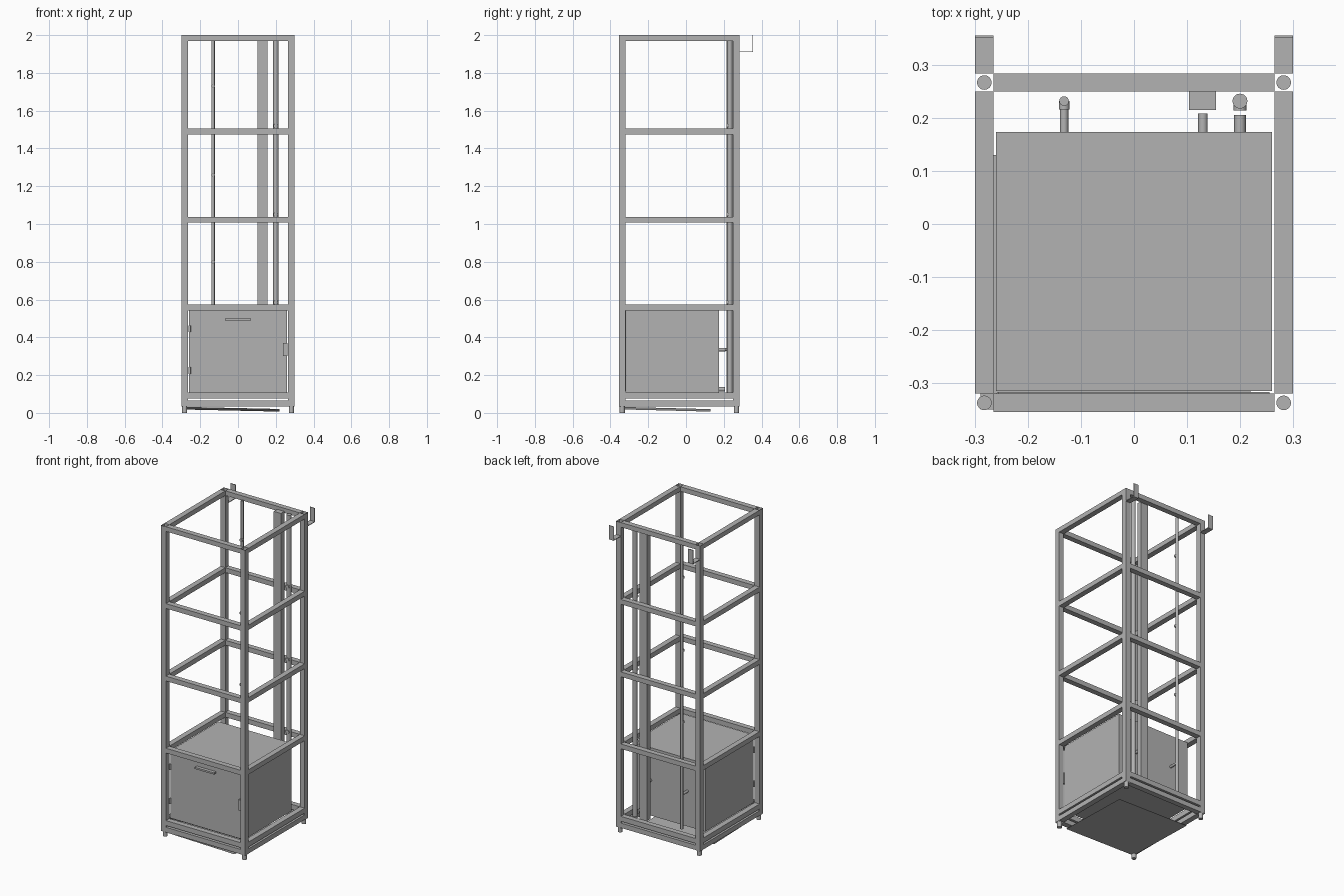
import bpy, bmesh
from mathutils import Vector, Matrix

cube = bpy.data.objects.get("Cube")
if cube:
    bpy.data.objects.remove(cube, do_unlink=True)

GREY = (0.45, 0.45, 0.45, 1)
steel = bpy.data.materials.new("grey_steel")
steel.use_nodes = True
steel.diffuse_color = GREY
steel.node_tree.nodes["Principled BSDF"].inputs["Base Color"].default_value = GREY


def finish(name, bm, smooth=False):
    mesh = bpy.data.meshes.new(name)
    bm.to_mesh(mesh)
    bm.free()
    mesh.materials.append(steel)
    ob = bpy.data.objects.new(name, mesh)
    bpy.context.collection.objects.link(ob)
    if smooth:
        bpy.ops.object.select_all(action='DESELECT')
        ob.select_set(True)
        bpy.context.view_layer.objects.active = ob
        bpy.ops.object.shade_smooth_by_angle()
    return ob


def box(name, x, y, z, open_ends=False):
    """Box from (min, max) ranges; open_ends drops the top and bottom."""
    bm = bmesh.new()
    bmesh.ops.create_cube(bm, size=1)
    for v in bm.verts:
        v.co = [r[0] if c < 0 else r[1] for c, r in zip(v.co, (x, y, z))]
    if open_ends:
        caps = [f for f in bm.faces if abs(f.normal.z) > 0.5]
        bmesh.ops.delete(bm, geom=caps, context='FACES_ONLY')
    return finish(name, bm)


def rod(name, start, end, radius):
    """Capped cylinder between two points."""
    a, b = Vector(start), Vector(end)
    turn = (b - a).to_track_quat('Z', 'Y').to_matrix().to_4x4()
    bm = bmesh.new()
    bmesh.ops.create_cone(bm, cap_ends=True, segments=24, radius1=radius,
                          radius2=radius, depth=(b - a).length,
                          matrix=Matrix.Translation((a + b) / 2) @ turn)
    return finish(name, bm, smooth=True)


# Outer and inner edges of the frame
XO, XI = 0.30, 0.265
FRONT, FRONT_IN, BACK_IN, BACK = -0.355, -0.32, 0.25, 0.284
SIDES = {"right": (-XO, -XI), "left": (XI, XO)}
ENDS = {"front": (FRONT, FRONT_IN), "back": (BACK_IN, BACK)}

# Hollow corner posts on round feet
for sx, x in SIDES.items():
    for sy, y in ENDS.items():
        box(f"{sy}_{sx}_post", x, y, (0.033, 2), open_ends=True)
        cx, cy = sum(x) / 2, sum(y) / 2
        rod(f"{sy}_{sx}_foot", (cx, cy, 0), (cx, cy, 0.036), 0.0137)

# Horizontal rails at every level
LEVELS = ((0.034, 0.065), (0.076, 0.108), (0.543, 0.574),
          (1.007, 1.038), (1.474, 1.505), (1.97, 2))
for i, z in enumerate(LEVELS):
    for sx, x in SIDES.items():
        box(f"{sx}_rail_{i}", x, (FRONT_IN, BACK_IN), z)
    for sy, y in ENDS.items():
        box(f"{sy}_rail_{i}", (-XI, XI), y, z)

# Wall hooks behind the top corners
for sx, x in SIDES.items():
    box(f"{sx}_hook_arm", x, (BACK, 0.356), (1.91, 1.914))
    box(f"{sx}_hook_lip", x, (0.352, 0.356), (1.91, 2))

# Cabinet with door, handle, lock and hinges
box("cabinet", (-0.26, 0.26), (-0.315, 0.174), (0.108, 0.545))
box("cabinet_door", (-0.256, 0.256), (-0.322, -0.317), (0.114, 0.541))
box("door_handle", (-0.068, 0.068), (-0.343, -0.322), (0.489, 0.5))
box("door_lock", (0.238, 0.262), (-0.336, -0.322), (0.3, 0.37))
for i, z in enumerate((0.225, 0.445)):
    rod(f"door_hinge_{i}", (-0.256, -0.324, z - 0.018), (-0.256, -0.324, z + 0.018), 0.006)

# Rear cable duct and pipes
PIPE_Y = 0.232
box("cable_duct", (0.104, 0.155), (0.215, BACK_IN), (0.108, 1.98))
rod("thick_pipe", (0.2, PIPE_Y, 0.108), (0.2, PIPE_Y, 1.98), 0.014)
rod("thin_pipe", (-0.132, PIPE_Y, 0.115), (-0.132, PIPE_Y, 1.98), 0.009)

# Small outlets on the pipes
for i, z in enumerate((0.8, 1.26, 1.73)):
    rod(f"thin_pipe_outlet_{i}", (-0.132, PIPE_Y, z), (-0.132, 0.216, z), 0.01)
for i, z in enumerate((0.585, 1.05, 1.52)):
    rod(f"thick_pipe_outlet_{i}", (0.2, PIPE_Y, z), (0.2, 0.214, z), 0.012)

# Stubs joining the cabinet to the pipes
rod("thin_pipe_stub", (-0.132, 0.17, 0.335), (-0.132, PIPE_Y, 0.335), 0.008)
rod("duct_stub", (0.13, 0.17, 0.335), (0.13, 0.209, 0.335), 0.009)
rod("drain_stub", (0.2, 0.17, 0.125), (0.2, 0.206, 0.125), 0.011)

# Slightly sloping drip tray beneath the frame
tray = box("drip_tray", (-0.29, 0.22), (-0.35, 0.13), (0, 0.002))
for v in tray.data.vertices:
    v.co.z += 0.03 - 0.022 * (v.co.x + 0.29) - 0.025 * (v.co.y + 0.35)
